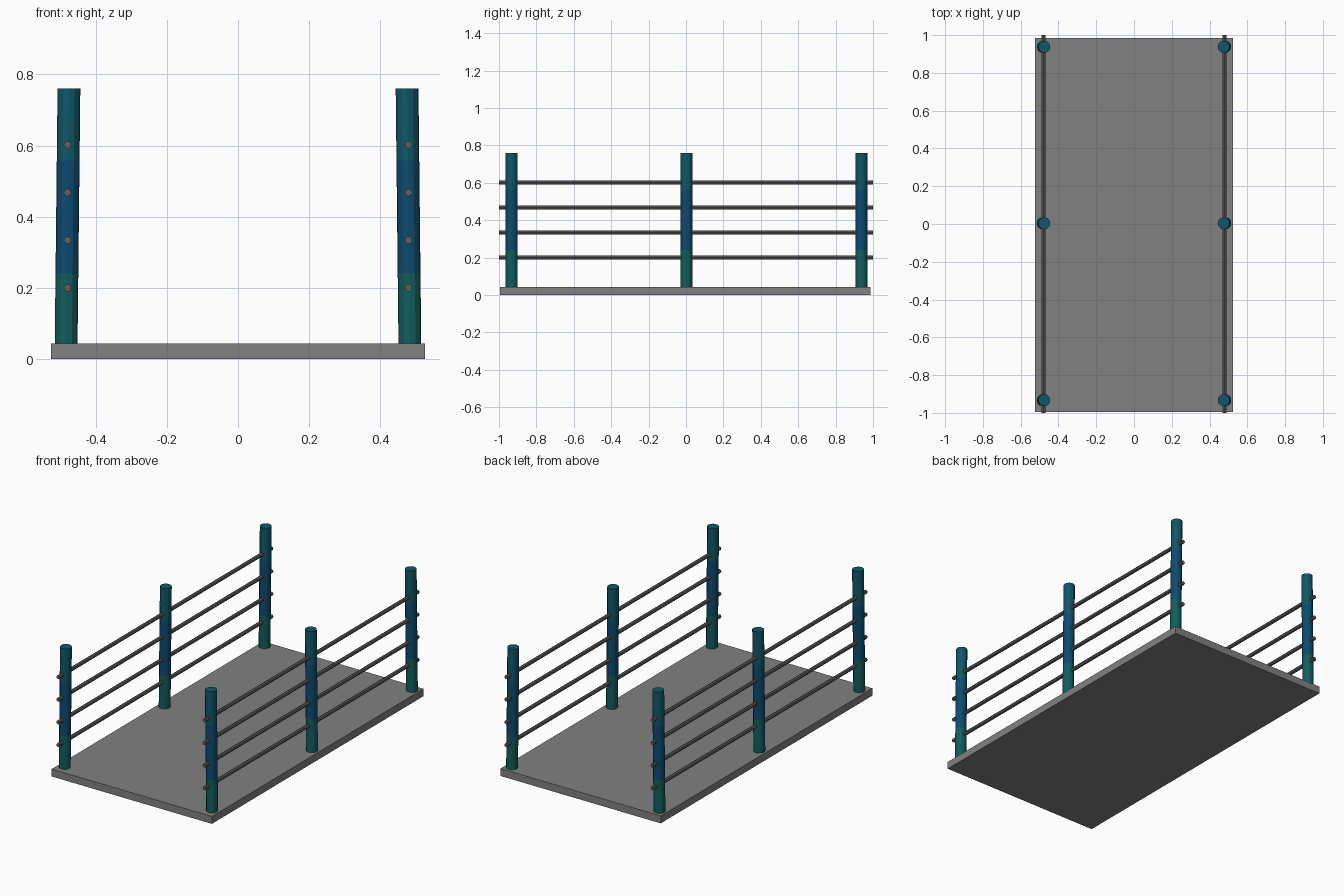
import bpy, bmesh
from mathutils import Matrix, Vector

cube = bpy.data.objects.get("Cube")
if cube:
    bpy.data.objects.remove(cube, do_unlink=True)


def material(name, rgb):
    mat = bpy.data.materials.new(name)
    mat.use_nodes = True
    colour = (*rgb, 1)
    mat.diffuse_color = colour
    mat.node_tree.nodes["Principled BSDF"].inputs["Base Color"].default_value = colour
    return mat


GREY = material("deck grey", (0.22, 0.22, 0.22))
DARK = material("rail grey", (0.12, 0.12, 0.12))
TEAL = material("post teal", (0.006, 0.11, 0.11))
BLUE = material("post blue", (0.004, 0.07, 0.16))
SEA = material("post sea blue", (0.005, 0.095, 0.14))


def finish(name, bm, mats):
    mesh = bpy.data.meshes.new(name)
    bmesh.ops.recalc_face_normals(bm, faces=bm.faces)
    bm.to_mesh(mesh)
    bm.free()
    for mat in mats:
        mesh.materials.append(mat)
    obj = bpy.data.objects.new(name, mesh)
    bpy.context.collection.objects.link(obj)
    return obj


def rod(name, start, end, radius, sides, mats):
    """Capped cylinder between two points."""
    bm = bmesh.new()
    start, end = Vector(start), Vector(end)
    axis = end - start
    turn = Vector((0, 0, 1)).rotation_difference(axis).to_matrix().to_4x4()
    bmesh.ops.create_cone(bm, cap_ends=True, segments=sides, radius1=radius,
                          radius2=radius, depth=axis.length,
                          matrix=Matrix.Translation((start + end) / 2) @ turn)
    return finish(name, bm, mats)


def band_post(post):
    """Cut the post into height bands and colour each band."""
    bm = bmesh.new()
    bm.from_mesh(post.data)
    for height in (0.24, 0.56):
        bmesh.ops.bisect_plane(bm, geom=bm.verts[:] + bm.edges[:] + bm.faces[:],
                               plane_co=(0, 0, height), plane_no=(0, 0, 1))
    for face in bm.faces:
        z = face.calc_center_median().z
        face.material_index = 0 if z < 0.24 else 1 if z < 0.56 else 2
    bm.to_mesh(post.data)
    bm.free()


# Deck slab
bm = bmesh.new()
bmesh.ops.create_cube(bm, size=1, matrix=Matrix.Translation((0, -0.004, 0.022))
                      @ Matrix.Diagonal((1.05, 1.98, 0.044, 1)))
finish("deck", bm, [GREY])

for side, label in ((-1, "right"), (1, "left")):
    # Posts lean slightly inwards
    for y, place in ((-0.932, "front"), (0.003, "middle"), (0.938, "back")):
        post = rod(f"{place}_{label}_post", (side * 0.483, y, 0.03),
                   (side * 0.475, y, 0.76), 0.032, 12, [TEAL, BLUE, SEA])
        band_post(post)
    # Rails run through the posts
    for i in range(4):
        z = 0.2 + i * 0.134
        rail = rod(f"{label}_rail_{i + 1}", (side * 0.479, -1, z),
                   (side * 0.479, 1, z), 0.011, 8, [DARK])
